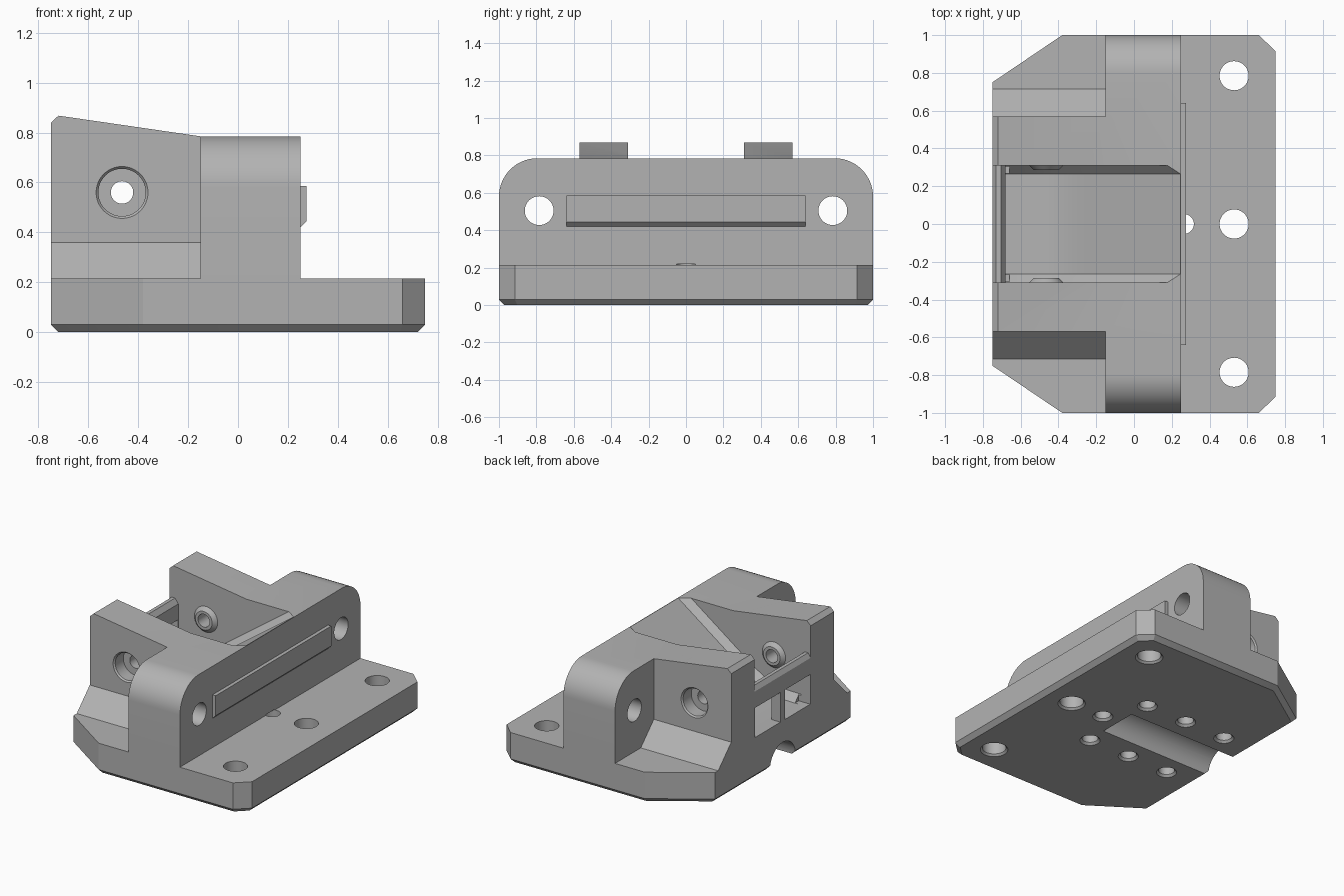
import bpy, bmesh, math

if "Cube" in bpy.data.objects:
    bpy.data.objects.remove(bpy.data.objects["Cube"])

grey = bpy.data.materials.new("plain grey")
grey.diffuse_color = (0.45, 0.45, 0.45, 1)
grey.use_nodes = True
grey.node_tree.nodes["Principled BSDF"].inputs["Base Color"].default_value = grey.diffuse_color


def loft(name, rings):
    """Closed solid through matching rings of 3D points."""
    bm = bmesh.new()
    vs = [[bm.verts.new(p) for p in ring] for ring in rings]
    n = len(rings[0])
    for a, b in zip(vs, vs[1:]):
        for i in range(n):
            j = (i + 1) % n
            bm.faces.new((a[i], a[j], b[j], b[i]))
    bm.faces.new(vs[0][::-1])
    bm.faces.new(vs[-1])
    bmesh.ops.recalc_face_normals(bm, faces=bm.faces)
    me = bpy.data.meshes.new(name)
    bm.to_mesh(me)
    bm.free()
    me.materials.append(grey)
    ob = bpy.data.objects.new(name, me)
    bpy.context.collection.objects.link(ob)
    return ob


def place(axis, u, v, w):
    return {"x": (w, u, v), "y": (u, w, v), "z": (u, v, w)}[axis]


def prism(name, axis, pts, lo, hi):
    return loft(name, [[place(axis, u, v, w) for u, v in pts] for w in (lo, hi)])


def turned(name, axis, cu, cv, steps, n=48):
    """Round solid along an axis; steps are (position, radius)."""
    return loft(name, [[place(axis, cu + r * math.cos(2 * math.pi * i / n),
                              cv + r * math.sin(2 * math.pi * i / n), w)
                        for i in range(n)] for w, r in steps])


def box(name, x, y, z):
    return prism(name, "z", [(x[0], y[0]), (x[1], y[0]), (x[1], y[1]), (x[0], y[1])], *z)


def combine(target, other, op):
    m = target.modifiers.new(op, "BOOLEAN")
    m.operation, m.object, m.solver = op, other, "EXACT"
    bpy.context.view_layer.objects.active = target
    bpy.ops.object.modifier_apply(modifier=m.name)
    bpy.data.objects.remove(other)


def add(other):
    combine(body, other, "UNION")


def cut(other):
    combine(body, other, "DIFFERENCE")


# Base plate with clipped corners and a chamfered underside
half = [(-0.75, 0.75), (-0.38, 1), (0.66, 1), (0.75, 0.915)]
outline = half + [(x, -y) for x, y in half[::-1]]
body = prism("bracket_body", "z", outline, 0, 0.215)
bm = bmesh.new()
bm.from_mesh(body.data)
low = [e for e in bm.edges if all(v.co.z < 0.001 for v in e.verts)]
bmesh.ops.bevel(bm, geom=low, offset=0.03, segments=1, affect="EDGES")
bm.to_mesh(body.data)
bm.free()

# Cross block with rounded shoulders
arc = [(0.795 + 0.205 * math.cos(a), 0.58 + 0.205 * math.sin(a))
       for a in [math.pi / 2 * i / 14 for i in range(15)]]
shoulder = [(1, 0.1)] + arc
add(prism("cross_block", "x", shoulder + [(-y, z) for y, z in shoulder[::-1]], -0.15, 0.25))

# Raised arm block with sloping top, and the sloped feet beside it
add(prism("arm_block", "y", [(-0.75, 0.1), (-0.75, 0.84), (-0.72, 0.868), (-0.15, 0.785),
                             (-0.05, 0.77), (-0.05, 0.1)], -0.57, 0.57))
add(prism("arm_feet", "x", [(-0.715, 0.1), (-0.715, 0.215), (-0.57, 0.36), (0.57, 0.36),
                            (0.715, 0.215), (0.715, 0.1)], -0.75, -0.1))

# Ramped channel with chamfered floor edges
ramp = [(0.32, 0.838), (-0.25, 0.428), (-0.32, 0.379), (-0.39, 0.338),
        (-0.46, 0.308), (-0.54, 0.292), (-0.68, 0.29)]
cut(loft("channel", [[(x, -0.265, z), (x, 0.265, z), (x, 0.31, z + 0.05), (x, 0.31, 1.2),
                      (x, -0.31, 1.2), (x, -0.31, z + 0.05)] for x, z in ramp]))

# End wall lip and its two windows
cut(prism("lip_space", "y", [(-0.8, 0.56), (-0.8, 1.2), (-0.66, 1.2), (-0.66, 0.59),
                             (-0.68, 0.61), (-0.705, 0.645), (-0.73, 0.645),
                             (-0.75, 0.615)], -0.31, 0.31))
for s in (-1, 1):
    cut(box("window", (-0.8, -0.66), sorted((0.025 * s, 0.305 * s)), (0.292, 0.50)))

# Ridge on the flange side, chamfered below
add(prism("ridge", "y", [(0.2, 0.42), (0.25, 0.42), (0.275, 0.445), (0.275, 0.585),
                         (0.2, 0.585)], -0.64, 0.64))

for s in (-1, 1):
    # Tapered boss, pivot hole and counterbore in each arm
    add(turned("boss", "y", -0.465, 0.56, [(0.35 * s, 0.09), (0.31 * s, 0.09), (0.285 * s, 0.065)]))
    cut(turned("pivot_hole", "y", -0.465, 0.56, [(0.2 * s, 0.045), (0.5 * s, 0.045)]))
    cut(turned("counterbore", "y", -0.465, 0.56,
               [(0.47 * s, 0.095), (0.56 * s, 0.095), (0.571 * s, 0.105), (0.65 * s, 0.105)]))
    # Lengthwise hole through each shoulder
    cut(turned("shoulder_hole", "x", 0.785 * s, 0.505, [(-0.3, 0.077), (0.4, 0.077)]))
    # Blind holes underneath
    for x in (0.13, -0.195, -0.52):
        cut(turned("blind_hole", "z", x, 0.29 * s,
                   [(-0.02, 0.066), (0, 0.066), (0.015, 0.052), (0.22, 0.052)]))
cut(turned("blind_hole", "z", 0.265, 0, [(-0.02, 0.066), (0, 0.066), (0.015, 0.052), (0.22, 0.052)]))

# Flange holes
for y in (-0.785, 0, 0.785):
    cut(turned("flange_hole", "z", 0.53, y,
               [(-0.02, 0.09), (0, 0.09), (0.013, 0.077), (0.3, 0.077)]))

# Round groove underneath
cut(turned("groove", "x", 0, 0, [(-0.9, 0.142), (0.14, 0.142)], 64))

bpy.ops.object.select_all(action="DESELECT")
body.select_set(True)
bpy.context.view_layer.objects.active = body
bpy.ops.object.shade_smooth_by_angle(angle=math.radians(25))
